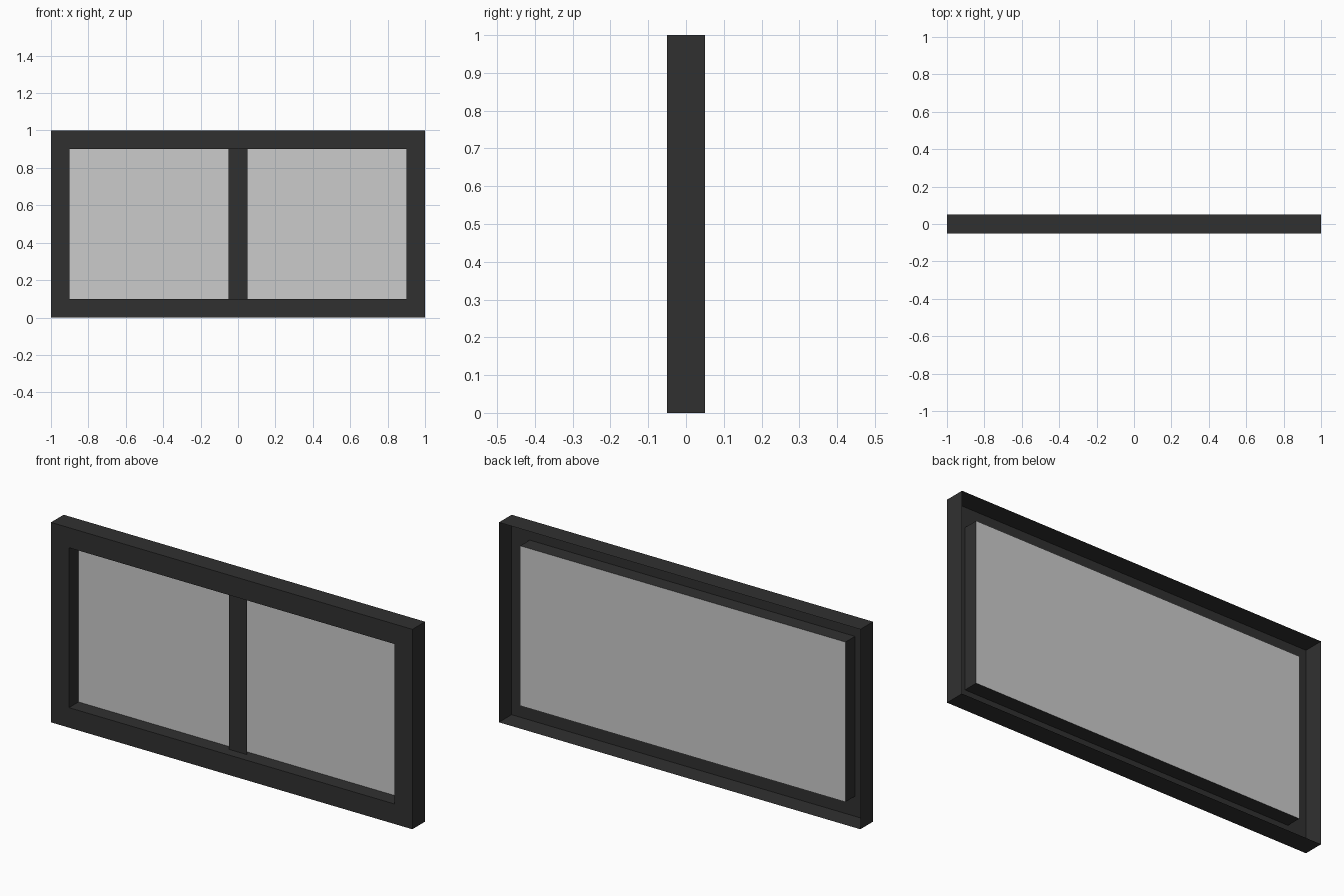
import bpy, bmesh

if "Cube" in bpy.data.objects:
    bpy.data.objects.remove(bpy.data.objects["Cube"])

dark = bpy.data.materials.new("dark_frame")
dark.diffuse_color = (0.03, 0.03, 0.03, 1)
dark.use_nodes = True
dark.node_tree.nodes["Principled BSDF"].inputs["Base Color"].default_value = dark.diffuse_color

FRONT, BACK, GLASS_Y, BAR_Y = -0.05, 0.05, 0.025, 0.0
BORDER = 0.1


def rectangle(bm, half_width, z0, z1, y):
    """Four corner vertices, counter-clockwise seen from the front."""
    return [bm.verts.new((x, y, z)) for x, z in
            ((-half_width, z0), (half_width, z0), (half_width, z1), (-half_width, z1))]


def bridge(bm, a, b):
    """Band of quads between two rectangles."""
    for i in range(4):
        j = (i + 1) % 4
        bm.faces.new((a[i], a[j], b[j], b[i]))


def finish(name, bm, material=None):
    mesh = bpy.data.meshes.new(name)
    bm.to_mesh(mesh)
    bm.free()
    obj = bpy.data.objects.new(name, mesh)
    bpy.context.collection.objects.link(obj)
    if material:
        mesh.materials.append(material)


def panel(name, half_width, y, material=None):
    bm = bmesh.new()
    bm.faces.new(rectangle(bm, half_width, BORDER, 1 - BORDER, y))
    finish(name, bm, material)


# Frame: open-backed shell of outer walls, front face and window reveal
bm = bmesh.new()
loops = [rectangle(bm, 1, 0, 1, BACK),
         rectangle(bm, 1, 0, 1, FRONT),
         rectangle(bm, 1 - BORDER, BORDER, 1 - BORDER, FRONT),
         rectangle(bm, 1 - BORDER, BORDER, 1 - BORDER, GLASS_Y)]
for outer, inner in zip(loops, loops[1:]):
    bridge(bm, inner, outer)
bmesh.ops.reverse_faces(bm, faces=bm.faces[:])
finish("window_frame", bm, dark)

# Glass pane at the back of the reveal, with a flat centre bar ahead of it
panel("glass_pane", 1 - BORDER, GLASS_Y)
panel("centre_bar", 0.05, BAR_Y, dark)
